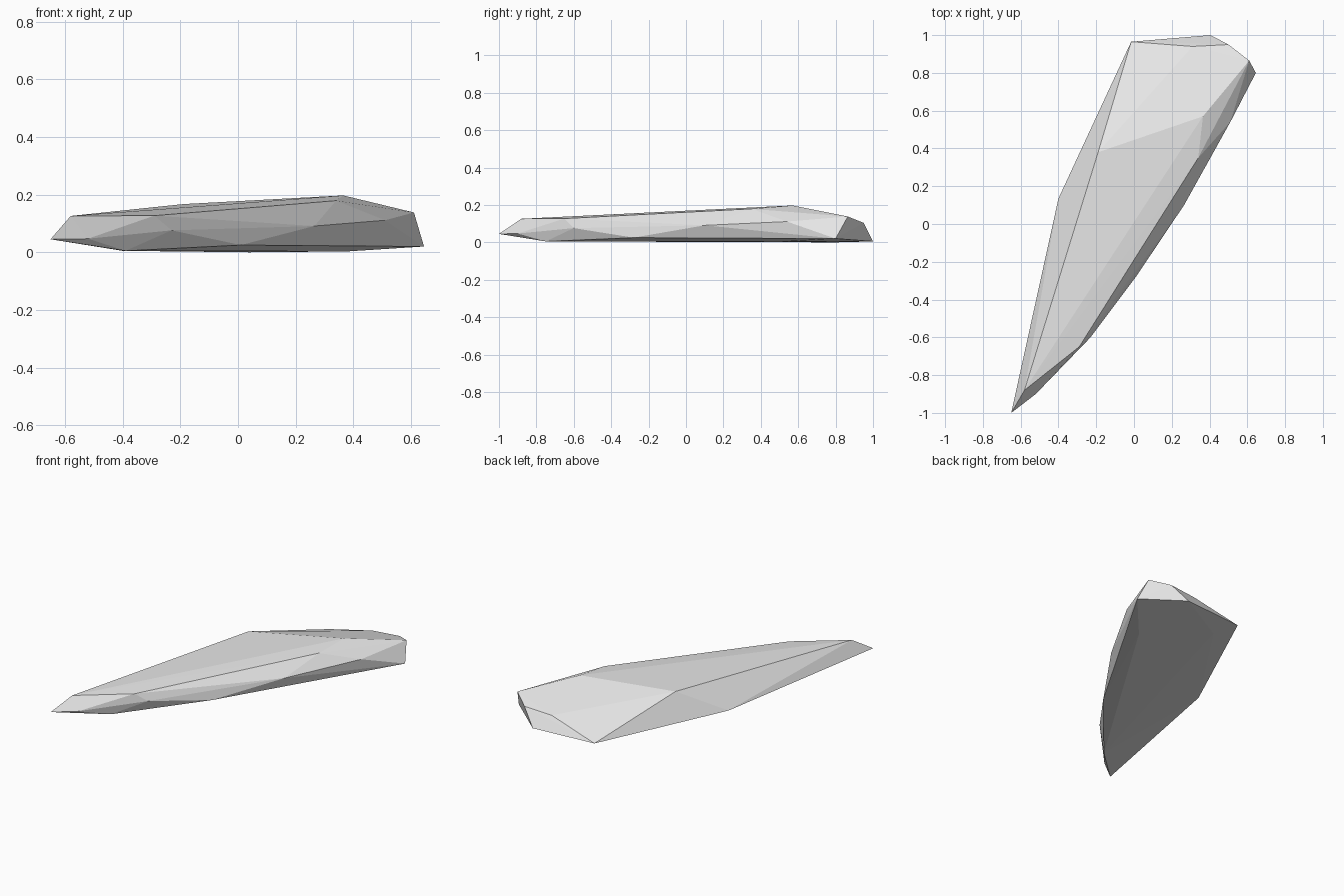
import bpy
import bmesh

cube = bpy.data.objects.get("Cube")
if cube:
    bpy.data.objects.remove(cube, do_unlink=True)

# Flat stone colour
stone = bpy.data.materials.new("stone_grey")
stone.use_nodes = True
colour = (0.8, 0.8, 0.8, 1)
stone.diffuse_color = colour
stone.node_tree.nodes["Principled BSDF"].inputs["Base Color"].default_value = colour

# Corner points of the chipped slab, ring by ring
top_ridge = [(-.58, -.88, .126), (-.29, -.65, .127), (.34, .35, .179),
             (.365, .57, .197), (-.19, .38, .167)]
right_side = [(-.52, -.9, .047), (-.23, -.6, .076), (.01, -.28, .025),
              (.265, .1, .091), (.51, .54, .111), (.645, .8, .02)]
back_end = [(.61, .865, .138), (.5, .95, .104), (.31, .94, .092), (.405, 1, .005)]
base = [(-.65, -1, .045), (-.4, .135, .005), (-.015, .965, .005),
        (-.39, -.75, .005), (.04, .8, 0), (.38, .5, .003)]

# Slab: faceted convex shell around the corners
bm = bmesh.new()
for corner in top_ridge + right_side + back_end + base:
    bm.verts.new(corner)
hull = bmesh.ops.convex_hull(bm, input=bm.verts)
loose = {v for v in hull["geom_interior"] if isinstance(v, bmesh.types.BMVert)}
bmesh.ops.delete(bm, geom=list(loose), context="VERTS")
bmesh.ops.recalc_face_normals(bm, faces=bm.faces)

mesh = bpy.data.meshes.new("rock_slab")
bm.to_mesh(mesh)
bm.free()
mesh.materials.append(stone)
bpy.context.collection.objects.link(bpy.data.objects.new("rock_slab", mesh))
